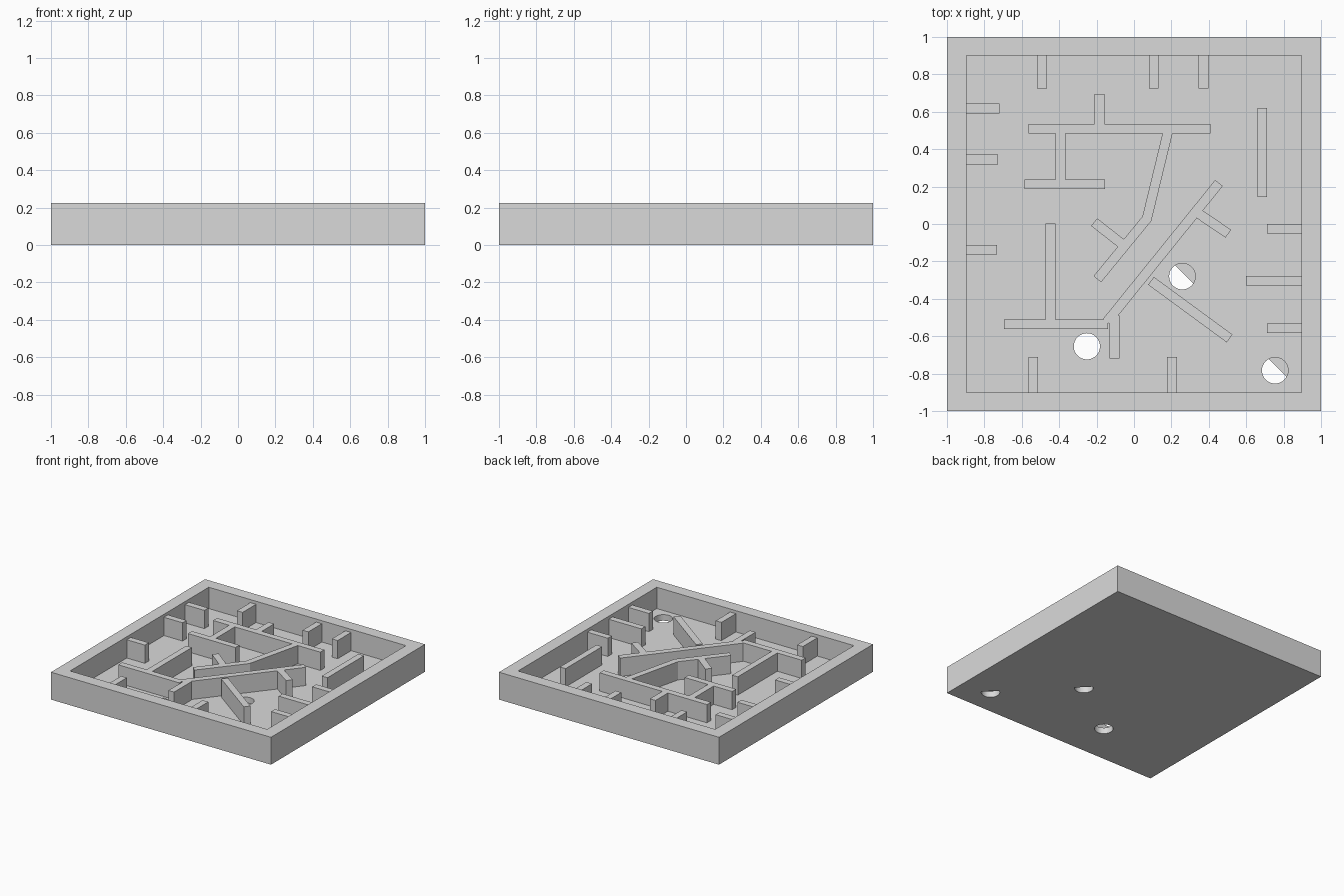
import bpy, bmesh, math
from mathutils import Vector, Matrix

cube = bpy.data.objects.get("Cube")
if cube:
    bpy.data.objects.remove(cube, do_unlink=True)

HEIGHT, FLOOR, WALL_TOP, THICK = 0.225, 0.05, 0.2, 0.052
INNER_X, INNER_Y = 0.896, 0.9
HOLE_R = 0.07

grey = bpy.data.materials.new("light_grey")
grey.use_nodes = True
grey.diffuse_color = (0.7, 0.7, 0.7, 1)
grey.node_tree.nodes["Principled BSDF"].inputs["Base Color"].default_value = (0.7, 0.7, 0.7, 1)


def add_object(name, bm):
    bmesh.ops.recalc_face_normals(bm, faces=bm.faces)
    mesh = bpy.data.meshes.new(name)
    bm.to_mesh(mesh)
    bm.free()
    mesh.materials.append(grey)
    obj = bpy.data.objects.new(name, mesh)
    bpy.context.collection.objects.link(obj)
    return obj


def box(name, centre, size, angle=0):
    bm = bmesh.new()
    matrix = Matrix.Translation(centre) @ Matrix.Rotation(angle, 4, 'Z') @ Matrix.Diagonal((*size, 1))
    bmesh.ops.create_cube(bm, size=1, matrix=matrix)
    return add_object(name, bm)


def wall(name, start, end):
    """Upright maze wall along a centre line, standing on the floor."""
    a, b = Vector(start), Vector(end)
    run, mid = b - a, (a + b) / 2
    box(name, (mid.x, mid.y, (FLOOR + WALL_TOP) / 2),
        (run.length, THICK, WALL_TOP - FLOOR), math.atan2(run.y, run.x))


def cut(target, cutter):
    cutter.hide_render = True
    cutter.hide_viewport = True
    mod = target.modifiers.new(cutter.name, 'BOOLEAN')
    mod.operation = 'DIFFERENCE'
    mod.solver = 'EXACT'
    mod.object = cutter


# Tray with a sunken floor
tray = box("tray", (0, 0, HEIGHT / 2), (2, 2, HEIGHT))
cut(tray, box("recess_cutter", (0, 0, FLOOR + 0.5), (2 * INNER_X, 2 * INNER_Y, 1)))

# Round holes through the floor
holes = [(-0.252, -0.654), (0.258, -0.28), (0.754, -0.783)]
for i, (x, y) in enumerate(holes):
    bm = bmesh.new()
    bmesh.ops.create_cone(bm, cap_ends=True, segments=48, radius1=HOLE_R, radius2=HOLE_R,
                          depth=0.4, matrix=Matrix.Translation((x, y, 0.05)))
    cut(tray, add_object(f"hole_cutter_{i}", bm))

# Thin plates half closing two holes underneath, cut along the tray diagonal
for i, (x, y) in enumerate(holes[1:]):
    bm = bmesh.new()
    bmesh.ops.create_cone(bm, cap_ends=True, segments=48, radius1=HOLE_R, radius2=HOLE_R,
                          depth=0.002, matrix=Matrix.Translation((x, y, 0.001)))
    bmesh.ops.bisect_plane(bm, geom=bm.verts[:] + bm.edges[:] + bm.faces[:],
                           plane_co=(0, 0, 0), plane_no=(1, 1, 0), clear_inner=True)
    bmesh.ops.holes_fill(bm, edges=[e for e in bm.edges if e.is_boundary])
    add_object(f"hole_half_plate_{i}", bm)

# Short walls standing out from the rim
for i, x in enumerate((-0.492, 0.106, 0.372)):
    wall(f"back_stub_{i}", (x, 0.725), (x, INNER_Y))
for i, (x, y) in enumerate(((-0.72, 0.617), (-0.727, 0.345), (-0.732, -0.138))):
    wall(f"right_stub_{i}", (-INNER_X, y), (x, y))
for i, (x, y) in enumerate(((0.71, -0.025), (0.6, -0.303), (0.71, -0.558))):
    wall(f"left_stub_{i}", (x, y), (INNER_X, y))
for i, x in enumerate((-0.538, 0.203)):
    wall(f"front_stub_{i}", (x, -INNER_Y), (x, -0.712))

# Free standing walls
wall("lone_side_wall", (0.686, 0.145), (0.686, 0.62))
wall("lone_slanted_wall", (0.091, -0.304), (0.511, -0.612))

# Back maze group
wall("back_long_wall", (-0.565, 0.509), (0.41, 0.509))
wall("back_spur", (-0.184, 0.509), (-0.184, 0.695))
wall("back_link", (-0.393, 0.213), (-0.393, 0.509))
wall("back_short_wall", (-0.586, 0.213), (-0.155, 0.213))
wall("steep_slanted_wall", (0.183, 0.5), (0.068, 0.025))
wall("bent_slanted_wall", (0.076, 0.037), (-0.196, -0.295))
wall("bent_wall_spur", (-0.213, 0.01), (-0.07, -0.102))

# Front maze group
wall("long_slanted_wall", (0.454, 0.219), (-0.145, -0.523))
wall("long_wall_spur", (0.504, -0.052), (0.345, 0.056))
wall("front_long_wall", (-0.695, -0.536), (-0.14, -0.536))
wall("front_post_wall", (-0.447, 0.003), (-0.447, -0.52))
wall("front_spur", (-0.104, -0.718), (-0.104, -0.49))
